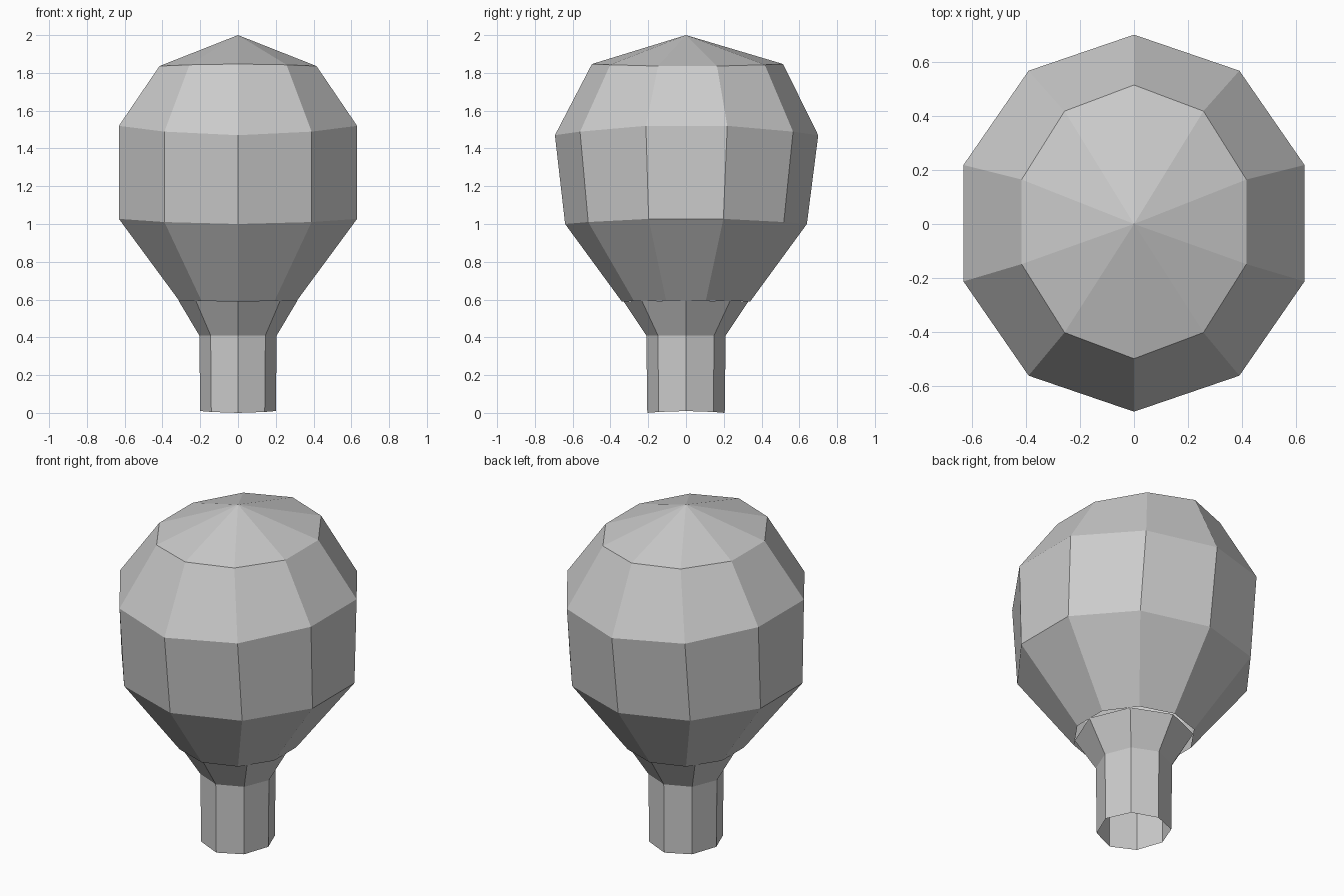
import bpy, bmesh
from math import sin, cos, pi

if "Cube" in bpy.data.objects:
    bpy.data.objects.remove(bpy.data.objects["Cube"])


def loft(name, sides, rings, apex=None):
    """Skin elliptical rings: (x radius, y radius, y offset, z at y ends, z at x sides)."""
    bm = bmesh.new()
    loops = []
    for rx, ry, oy, z_end, z_side in rings:
        loop = []
        for i in range(sides):
            a = 2 * pi * i / sides
            z = z_end + (z_side - z_end) * sin(a) ** 2
            loop.append(bm.verts.new((rx * sin(a), oy - ry * cos(a), z)))
        loops.append(loop)
    for low, high in zip(loops, loops[1:]):
        for i in range(sides):
            j = (i + 1) % sides
            bm.faces.new((low[i], low[j], high[j], high[i]))
    if apex:
        tip = bm.verts.new(apex)
        for i in range(sides):
            bm.faces.new((loops[-1][i], loops[-1][(i + 1) % sides], tip))
    bm.normal_update()
    mesh = bpy.data.meshes.new(name)
    bm.to_mesh(mesh)
    bm.free()
    obj = bpy.data.objects.new(name, mesh)
    bpy.context.collection.objects.link(obj)
    return obj


# Ten-sided faceted crown, open underneath
loft("crown", 10, [
    (0.328, 0.34, 0.0, 0.59, 0.595),
    (0.663, 0.64, 0.0, 1.00, 1.03),
    (0.663, 0.697, 0.003, 1.47, 1.525),
    (0.437, 0.506, 0.008, 1.847, 1.835),
], apex=(0, 0, 2))

# Eight-sided hollow trunk flaring out to meet the crown
loft("trunk", 8, [
    (0.20, 0.205, 0.0, 0.0, 0.01),
    (0.205, 0.21, 0.0, 0.41, 0.41),
    (0.315, 0.33, 0.0, 0.59, 0.595),
])
